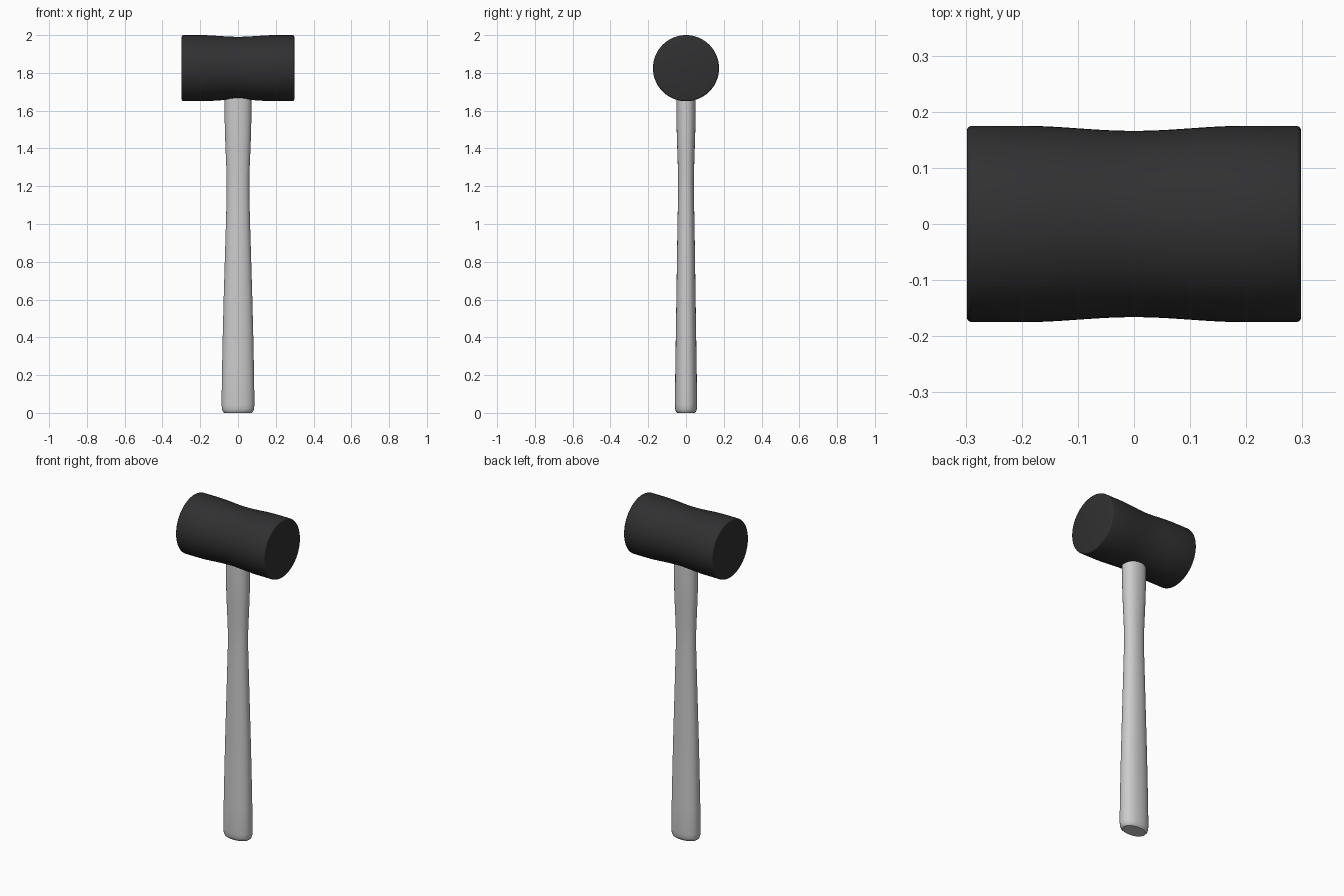
import bpy, bmesh, math

if "Cube" in bpy.data.objects:
    bpy.data.objects.remove(bpy.data.objects["Cube"])


def loft(name, rings, color=None):
    """Skin a list of closed rings, cap both ends, smooth by angle."""
    bm = bmesh.new()
    loops = [[bm.verts.new(p) for p in ring] for ring in rings]
    n = len(loops[0])
    for a, b in zip(loops, loops[1:]):
        for i in range(n):
            j = (i + 1) % n
            bm.faces.new((a[i], a[j], b[j], b[i]))
    bm.faces.new(loops[0])
    bm.faces.new(loops[-1])
    bmesh.ops.recalc_face_normals(bm, faces=bm.faces)
    mesh = bpy.data.meshes.new(name)
    bm.to_mesh(mesh)
    bm.free()
    obj = bpy.data.objects.new(name, mesh)
    bpy.context.collection.objects.link(obj)
    bpy.ops.object.select_all(action='DESELECT')
    obj.select_set(True)
    bpy.context.view_layer.objects.active = obj
    bpy.ops.object.shade_smooth_by_angle(angle=math.radians(35))
    if color:
        mat = bpy.data.materials.new(name + "_rubber")
        mat.diffuse_color = color
        mat.use_nodes = True
        mat.node_tree.nodes["Principled BSDF"].inputs["Base Color"].default_value = mat.diffuse_color
        mesh.materials.append(mat)
    return obj


def oval(rx, ry, z, n=40, power=2.2):
    """Slightly squared ellipse, lying flat at height z."""
    ring = []
    for i in range(n):
        t = 2 * math.pi * i / n
        c, s = math.cos(t), math.sin(t)
        ring.append((math.copysign(abs(c) ** (2 / power), c) * rx,
                     math.copysign(abs(s) ** (2 / power), s) * ry, z))
    return ring


def disc(r, x, z=1.825, n=64):
    """Circle facing along x."""
    return [(x, r * math.cos(2 * math.pi * i / n),
             z + r * math.sin(2 * math.pi * i / n)) for i in range(n)]


# Handle: (z, half width in x, half width in y)
handle_profile = [
    (0.0, 0.073, 0.046), (0.007, 0.080, 0.053), (0.02, 0.085, 0.057),
    (0.045, 0.087, 0.059), (0.20, 0.085, 0.057), (0.40, 0.081, 0.054),
    (0.60, 0.076, 0.051), (0.80, 0.070, 0.048), (1.00, 0.064, 0.045),
    (1.15, 0.060, 0.042), (1.25, 0.060, 0.042), (1.33, 0.063, 0.044),
    (1.42, 0.067, 0.047), (1.52, 0.070, 0.050), (1.60, 0.071, 0.051),
    (1.72, 0.071, 0.051)]
loft("handle", [oval(rx, ry, z) for z, rx, ry in handle_profile])


# Head: cylinder with a shallow waist and small rounded rims
def head_radius(x):
    return 0.175 - 0.0045 * (1 + math.cos(math.pi * min(abs(x) / 0.2, 1)))


half = [(0.298, 0.166), (0.297, 0.170), (0.294, 0.1735), (0.289, 0.175)]
waist = [(x / 100, head_radius(x / 100)) for x in range(-20, 21, 2)]
profile = [(-x, r) for x, r in half] + waist + half[::-1]
loft("head", [disc(r, x) for x, r in profile], (0.03, 0.03, 0.032, 1))
